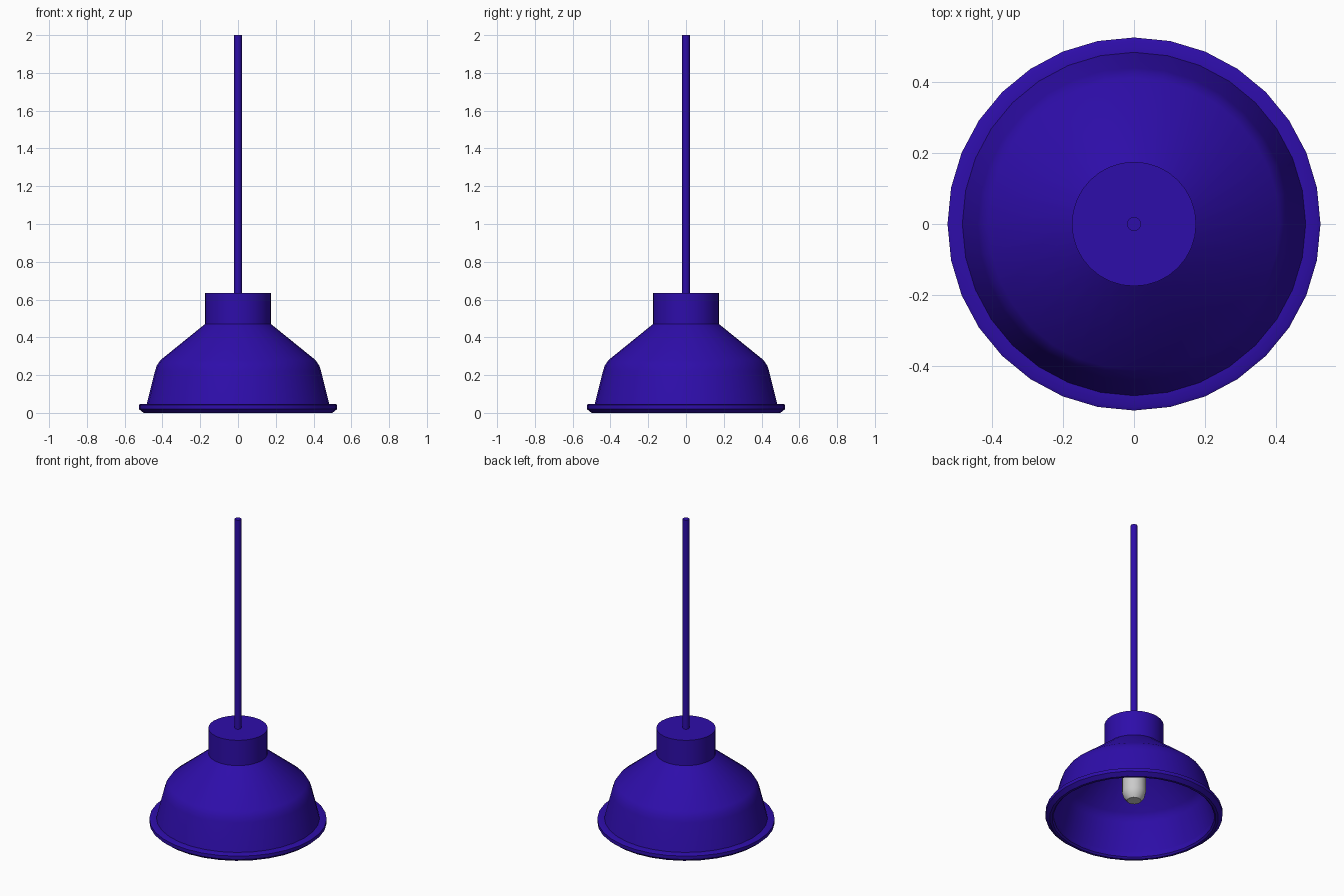
import bpy, bmesh, math

if "Cube" in bpy.data.objects:
    bpy.data.objects.remove(bpy.data.objects["Cube"])

SIDES = 32

blue = bpy.data.materials.new("blue_enamel")
blue.diffuse_color = (0.027, 0.004, 0.40, 1)
blue.use_nodes = True
blue.node_tree.nodes["Principled BSDF"].inputs["Base Color"].default_value = blue.diffuse_color


def lathe(name, profile, sides=SIDES, closed=False, mat=None):
    """Spin an (r, z) profile around z; points with r = 0 become poles."""
    bm = bmesh.new()
    rings = []
    for r, z in profile:
        if r == 0:
            rings.append([bm.verts.new((0, 0, z))] * sides)
        else:
            rings.append([bm.verts.new((r * math.cos(math.tau * i / sides),
                                        r * math.sin(math.tau * i / sides), z))
                          for i in range(sides)])
    pairs = list(zip(rings, rings[1:]))
    if closed:
        pairs.append((rings[-1], rings[0]))
    for a, b in pairs:
        for i in range(sides):
            j = (i + 1) % sides
            quad = list(dict.fromkeys((a[i], a[j], b[j], b[i])))
            if len(quad) > 2:
                bm.faces.new(quad)
    bmesh.ops.recalc_face_normals(bm, faces=bm.faces)
    mesh = bpy.data.meshes.new(name)
    bm.to_mesh(mesh)
    bm.free()
    ob = bpy.data.objects.new(name, mesh)
    bpy.context.collection.objects.link(ob)
    if mat:
        mesh.materials.append(mat)
    bpy.ops.object.select_all(action='DESELECT')
    bpy.context.view_layer.objects.active = ob
    ob.select_set(True)
    bpy.ops.object.shade_smooth_by_angle(angle=math.radians(35))
    return ob


# Thin bell shade with its inner wall
lathe("shade", [(0, 0.47), (0.175, 0.47), (0.41, 0.28), (0.43, 0.25), (0.44, 0.22),
                (0.485, 0.04), (0.475, 0.04), (0.43, 0.22), (0.42, 0.245),
                (0.403, 0.27), (0.17, 0.458), (0, 0.458)], mat=blue)

# Rolled rim around the opening
lathe("rim", [(0.475, 0.047), (0.515, 0.047), (0.525, 0.042), (0.525, 0.02),
              (0.50, 0.0), (0.485, 0.0), (0.475, 0.01)], closed=True, mat=blue)

# Cylindrical cap on top of the shade
lathe("neck", [(0, 0.47), (0.175, 0.47), (0.175, 0.635), (0, 0.635)], mat=blue)

# Hanging rod
lathe("rod", [(0, 0.63), (0.02, 0.63), (0.02, 2.0), (0, 2.0)], sides=16, mat=blue)

# Bulb inside the shade
lathe("bulb", [(0, 0.12), (0.042, 0.12), (0.062, 0.145), (0.07, 0.175),
               (0.07, 0.46), (0, 0.46)], sides=16)
